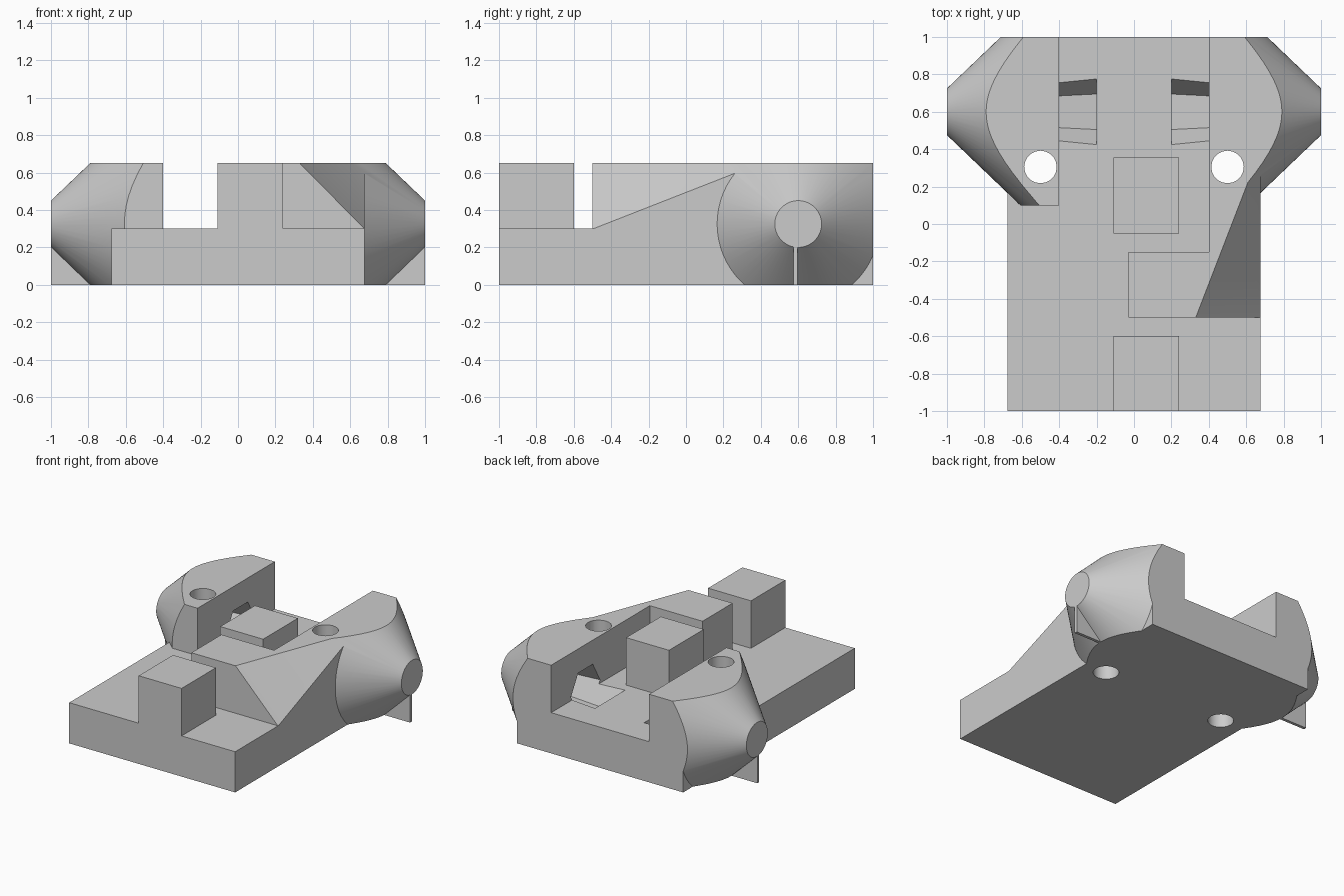
import bpy, bmesh, math
from mathutils import Vector, Matrix

cube = bpy.data.objects.get("Cube")
if cube:
    bpy.data.objects.remove(cube, do_unlink=True)

HALF, FLOOR, TOP = 0.677, 0.3, 0.65       # plate half width, deck height, full height
AXIS_Y, AXIS_Z = 0.6, 0.325               # cross bore axis

grey = bpy.data.materials.new("plain_grey")
grey.use_nodes = True
grey.diffuse_color = (0.6, 0.6, 0.6, 1)
grey.node_tree.nodes["Principled BSDF"].inputs["Base Color"].default_value = grey.diffuse_color


def finish(name, bm):
    bmesh.ops.recalc_face_normals(bm, faces=bm.faces)
    mesh = bpy.data.meshes.new(name)
    bm.to_mesh(mesh)
    bm.free()
    mesh.materials.append(grey)
    obj = bpy.data.objects.new(name, mesh)
    bpy.context.collection.objects.link(obj)
    return obj


def prism(name, outline, z0, z1, cut=None):
    """Extrude a plan outline; optionally slice it with a (point, normal) plane."""
    bm = bmesh.new()
    face = bm.faces.new([bm.verts.new((x, y, z0)) for x, y in outline])
    up = bmesh.ops.extrude_face_region(bm, geom=[face])["geom"]
    bmesh.ops.translate(bm, vec=(0, 0, z1 - z0),
                        verts=[v for v in up if isinstance(v, bmesh.types.BMVert)])
    if cut:
        res = bmesh.ops.bisect_plane(bm, geom=bm.verts[:] + bm.edges[:] + bm.faces[:],
                                     plane_co=cut[0], plane_no=cut[1], clear_outer=True)
        edges = [e for e in res["geom_cut"] if isinstance(e, bmesh.types.BMEdge)]
        bmesh.ops.edgeloop_fill(bm, edges=edges)
    return finish(name, bm)


def box(name, x0, x1, y0, y1, z0, z1):
    return prism(name, [(x0, y0), (x1, y0), (x1, y1), (x0, y1)], z0, z1)


def drum(name, sides, start, end, r0, r1, turn=0.0):
    """Cylinder or cone frustum between two points."""
    start, end = Vector(start), Vector(end)
    along = end - start
    bm = bmesh.new()
    bmesh.ops.create_cone(bm, cap_ends=True, segments=sides, radius1=r0, radius2=r1,
                          depth=along.length)
    rot = along.to_track_quat("Z", "Y").to_matrix().to_4x4()
    bm.transform(Matrix.Translation((start + end) / 2) @ rot @ Matrix.Rotation(turn, 4, "Z"))
    return finish(name, bm)


def combine(target, tool, operation):
    mod = target.modifiers.new(operation.lower(), "BOOLEAN")
    mod.operation, mod.solver, mod.object = operation, "EXACT", tool
    bpy.context.view_layer.objects.active = target
    bpy.ops.object.modifier_apply(modifier=mod.name)
    bpy.data.objects.remove(tool, do_unlink=True)


# Base plate
body = box("bracket_body", -HALF, HALF, -1, 1, 0, FLOOR)

# Front and middle posts
for y0, y1 in ((-1, -0.6), (-0.05, 0.355)):
    combine(body, box("post", -0.11, 0.24, y0, y1, 0.1, TOP), "UNION")

# Side arm with its sloped corner
arm = prism("side_arm", [(-0.03, -0.5), (HALF, -0.5), (HALF, 0.26), (0.4, 0.26),
                         (0.4, -0.15), (-0.03, -0.15)], 0.1, TOP,
            cut=((0.33, -0.5, TOP), (1, -0.386, 0.986)))
combine(body, arm, "UNION")

# Conical housings, trimmed to the block, with a thin rib under each tip
for s in (-1, 1):
    housing = drum("housing", 64, (s * 0.3, AXIS_Y, AXIS_Z), (s, AXIS_Y, AXIS_Z),
                   0.794, 0.125)
    x0, x1 = sorted((s * 0.4, s * 1.1))
    combine(housing, box("trim", x0, x1, 0.1, 1, 0, TOP), "INTERSECT")
    combine(body, housing, "UNION")
    x0, x1 = sorted((s * 0.65, s))
    combine(body, box("rib", x0, x1, 0.575, 0.597, 0, 0.21), "UNION")

# Cross bore and the tapered hexagonal pockets
combine(body, drum("bore", 32, (-1.1, AXIS_Y, AXIS_Z), (1.1, AXIS_Y, AXIS_Z), 0.084, 0.084),
        "DIFFERENCE")
for s in (-1, 1):
    pocket = drum("pocket", 6, (s * 0.2, AXIS_Y, AXIS_Z), (s * 0.6, AXIS_Y, AXIS_Z),
                  0.19, 0.15, turn=math.radians(30))
    # Keep a flat of the hexagon facing down
    low = min(v.co.z for v in pocket.data.vertices)
    if AXIS_Z - low > 0.18:
        pocket.data.transform(Matrix.Translation((0, AXIS_Y, AXIS_Z))
                              @ Matrix.Rotation(math.radians(30), 4, "X")
                              @ Matrix.Translation((0, -AXIS_Y, -AXIS_Z)))
    combine(body, pocket, "DIFFERENCE")

# Four mounting holes
for x in (-0.5, 0.5):
    for y in (-0.695, 0.305):
        combine(body, drum("hole", 20, (x, y, -0.1), (x, y, 0.8), 0.087, 0.087), "DIFFERENCE")

bpy.ops.object.select_all(action="DESELECT")
body.select_set(True)
bpy.context.view_layer.objects.active = body
bpy.ops.object.shade_smooth_by_angle(angle=math.radians(25))
